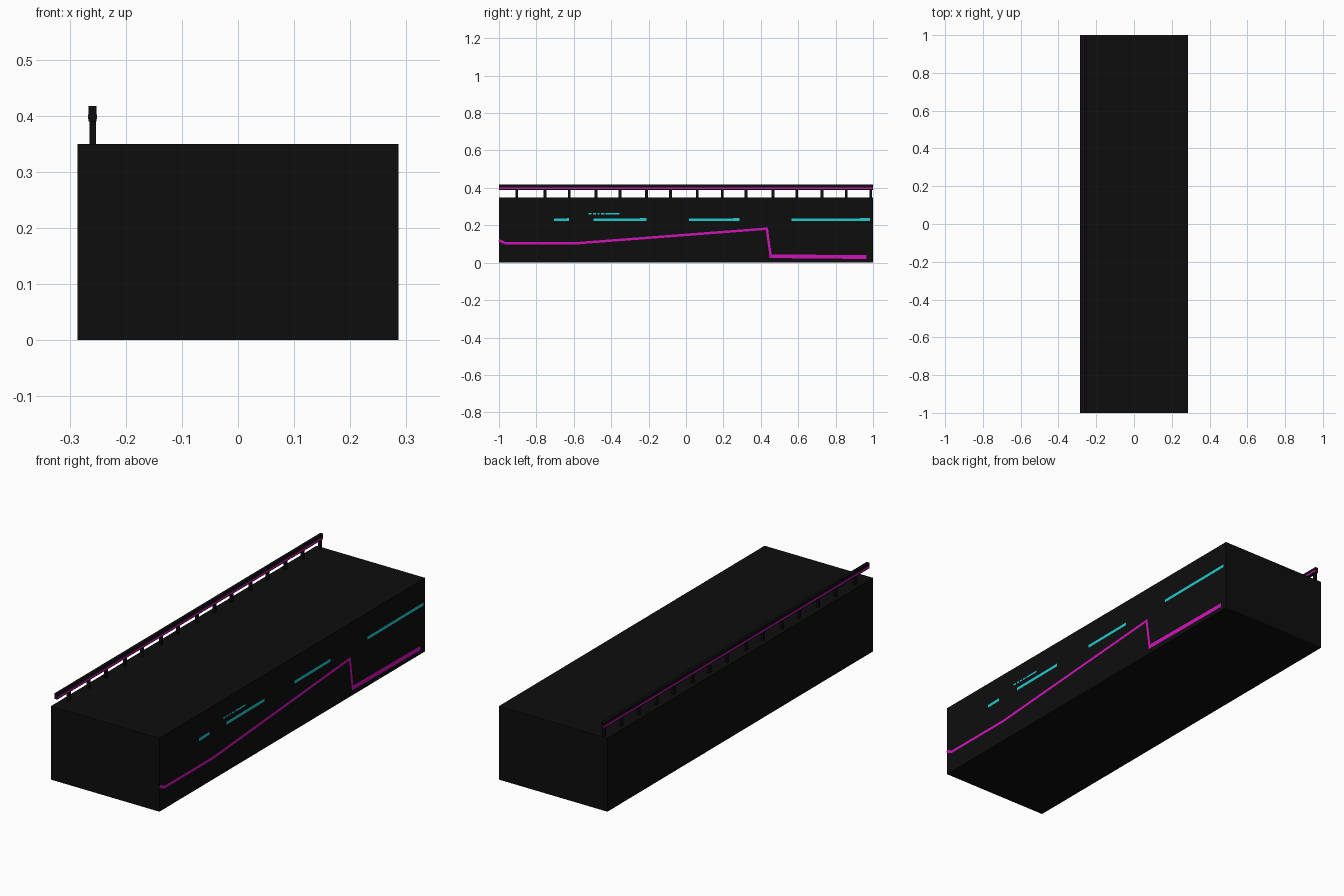
import bpy, bmesh
from mathutils import Vector

if "Cube" in bpy.data.objects:
    bpy.data.objects.remove(bpy.data.objects["Cube"])


def material(name, rgb):
    m = bpy.data.materials.new(name)
    m.diffuse_color = (*rgb, 1)
    m.use_nodes = True
    m.node_tree.nodes["Principled BSDF"].inputs["Base Color"].default_value = m.diffuse_color
    return m


BLACK = material("black_paint", (0.004, 0.004, 0.004))
MAGENTA = material("magenta_glow", (0.65, 0.006, 0.5))
CYAN = material("cyan_glow", (0.014, 0.62, 0.65))
HALF_W, TOP = 0.286, 0.35
RAIL_X = -0.259


def finish(name, bm, mat):
    bmesh.ops.recalc_face_normals(bm, faces=bm.faces)
    me = bpy.data.meshes.new(name)
    bm.to_mesh(me)
    bm.free()
    me.materials.append(mat)
    ob = bpy.data.objects.new(name, me)
    bpy.context.collection.objects.link(ob)
    return ob


def add_box(bm, lo, hi):
    lo, hi = Vector(lo), Vector(hi)
    verts = bmesh.ops.create_cube(bm, size=1)["verts"]
    bmesh.ops.scale(bm, vec=hi - lo, verts=verts)
    bmesh.ops.translate(bm, vec=(lo + hi) / 2, verts=verts)


def boxes(name, spans, mat):
    bm = bmesh.new()
    for lo, hi in spans:
        add_box(bm, lo, hi)
    return finish(name, bm, mat)


def ribbon(name, path, width, mat):
    """Mitred flat stripe on the right side wall; path is in (y, z)."""
    pts = [Vector(p) for p in path]
    dirs = [(b - a).normalized() for a, b in zip(pts, pts[1:])]
    normals = [Vector((-d.y, d.x)) for d in dirs]
    bm = bmesh.new()
    rows = []
    for i, p in enumerate(pts):
        n0, n1 = normals[max(i - 1, 0)], normals[min(i, len(normals) - 1)]
        m = (n0 + n1).normalized()
        off = m * (width / 2 / m.dot(n0))
        rows.append([bm.verts.new((HALF_W + 0.001, *(p + s * off))) for s in (-1, 1)])
    for a, b in zip(rows, rows[1:]):
        bm.faces.new((a[0], b[0], b[1], a[1]))
    ob = finish(name, bm, mat)
    for poly in ob.data.polygons:
        if poly.normal.x < 0:
            poly.flip()


# Main platform block
boxes("platform", [((-HALF_W, -1, 0), (HALF_W, 1, TOP))], BLACK)

# Handrail with glowing strips on both faces
boxes("handrail", [((RAIL_X - 0.007, -1, 0.390), (RAIL_X + 0.007, 1, 0.417))], BLACK)
boxes("handrail_light",
      [((RAIL_X - 0.008, -1, 0.394), (RAIL_X + 0.008, 1, 0.402))], MAGENTA)

# Rail posts, slightly uneven spacing
POSTS = [-0.904, -0.754, -0.624, -0.481, -0.353, -0.211, -0.083, 0.061,
         0.193, 0.321, 0.465, 0.593, 0.727, 0.856, 0.987]
boxes("rail_posts",
      [((RAIL_X - 0.006, y - 0.007, TOP), (RAIL_X + 0.006, y + 0.007, 0.392))
       for y in POSTS], BLACK)

# Magenta zigzag line on the side wall
ribbon("zigzag_stripe", [(-1, 0.121), (-0.965, 0.103), (-0.6, 0.103), (0.432, 0.182),
                         (0.453, 0.034)], 0.013, MAGENTA)
ribbon("low_stripe", [(0.447, 0.035), (0.965, 0.030)], 0.02, MAGENTA)

# Cyan dashes on the side wall
for i, (y0, y1) in enumerate([(-0.705, -0.625), (-0.495, -0.21), (0.016, 0.285),
                              (0.565, 0.985)]):
    ribbon(f"cyan_dash_{i + 1}", [(y0, 0.229), (y1, 0.231)], 0.014, CYAN)

# Fine broken cyan line above the second dash
for i, (y0, y1) in enumerate([(-0.52, -0.505), (-0.497, -0.482), (-0.474, -0.462),
                              (-0.455, -0.435), (-0.43, -0.355)]):
    ribbon(f"fine_dash_{i + 1}", [(y0, 0.262), (y1, 0.262)], 0.008, CYAN)
